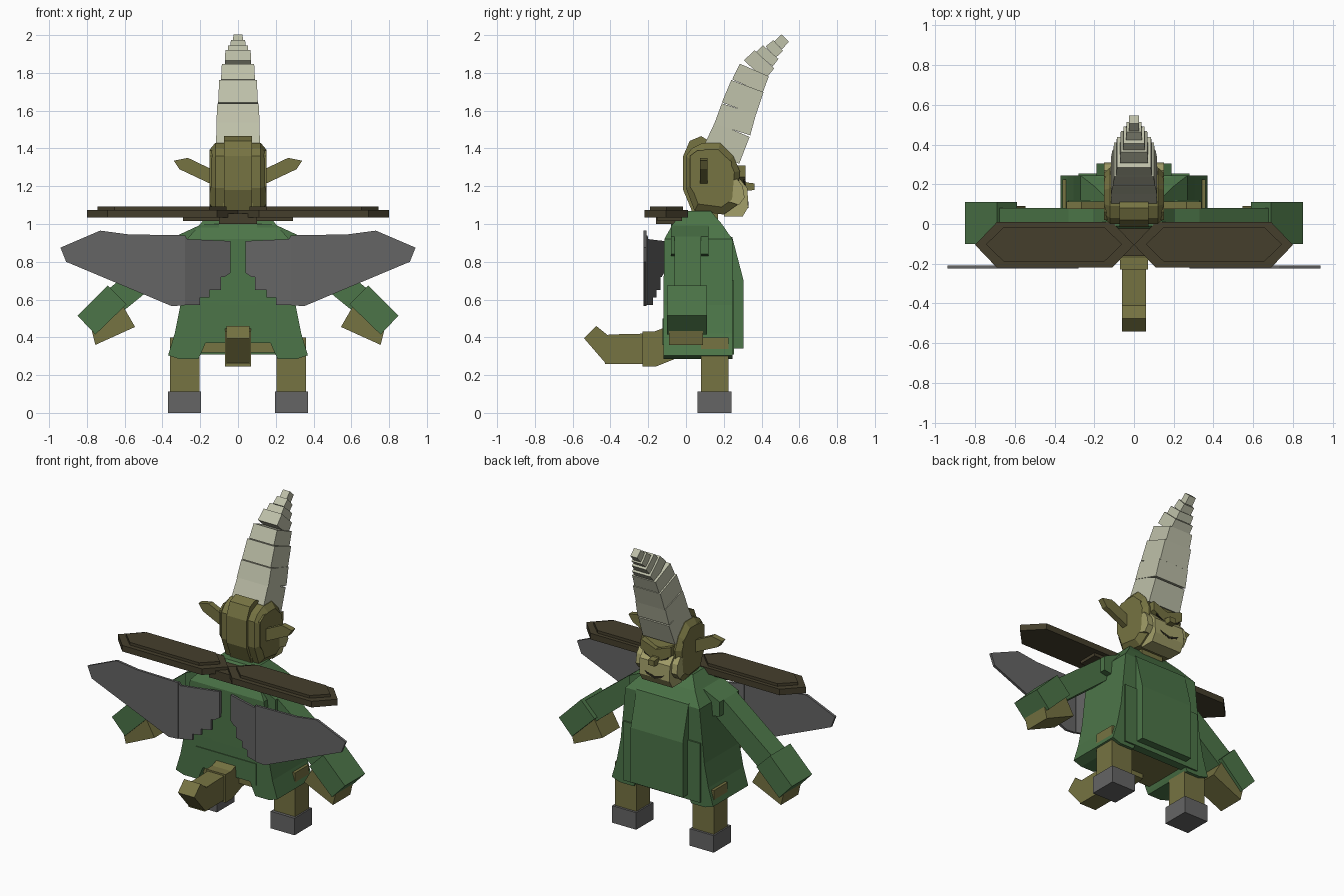
import bpy, bmesh, math
from mathutils import Vector

cube = bpy.data.objects.get("Cube")
if cube:
    bpy.data.objects.remove(cube, do_unlink=True)


def material(name, rgb):
    lin = [((c / 255 + 0.055) / 1.055) ** 2.4 for c in rgb] + [1.0]
    m = bpy.data.materials.new(name)
    m.use_nodes = True
    m.diffuse_color = lin
    bsdf = m.node_tree.nodes["Principled BSDF"]
    bsdf.inputs["Base Color"].default_value = lin
    bsdf.inputs["Roughness"].default_value = 0.9
    return m


GREEN = material("robe green", (76, 117, 72))
OLIVE = material("olive skin", (118, 115, 66))
TAN = material("pale face", (164, 160, 106))
BROWN = material("dark brown", (69, 63, 44))
GREY = material("grey", (101, 101, 101))
HORN = material("horn ivory", (190, 192, 169))
BLACK = material("dark feature", (40, 38, 26))


def finish(name, bm, mat, mirror=False):
    bmesh.ops.recalc_face_normals(bm, faces=bm.faces)
    me = bpy.data.meshes.new(name)
    bm.to_mesh(me)
    bm.free()
    me.materials.append(mat)
    ob = bpy.data.objects.new(name, me)
    bpy.context.collection.objects.link(ob)
    if mirror:
        ob.modifiers.new("Mirror", 'MIRROR')
    return ob


def loft(name, rings, mat, mirror=False):
    """Skin a list of equally long point rings and cap both ends."""
    bm = bmesh.new()
    rows = [[bm.verts.new(p) for p in ring] for ring in rings]
    n = len(rows[0])
    for a, b in zip(rows, rows[1:]):
        for i in range(n):
            j = (i + 1) % n
            bm.faces.new((a[i], a[j], b[j], b[i]))
    bm.faces.new(rows[0])
    bm.faces.new(rows[-1])
    return finish(name, bm, mat, mirror)


def prism(name, pts, axis, lo, hi, mat, mirror=False):
    """Extrude a 2D outline along the x, y or z axis."""
    def at(p, h):
        v = list(p)
        v.insert("xyz".index(axis), h)
        return v
    return loft(name, [[at(p, h) for p in pts] for h in (lo, hi)], mat, mirror)


def box(name, x, y, z, mat, mirror=False):
    pts = [(x[0], y[0]), (x[1], y[0]), (x[1], y[1]), (x[0], y[1])]
    return prism(name, pts, "z", z[0], z[1], mat, mirror)


def rect(hx, y0, y1, z):
    return [(-hx, y0, z), (hx, y0, z), (hx, y1, z), (-hx, y1, z)]


# Robe body, flared side skirts and sloped front apron
loft("robe", [rect(.32, -.12, .24, .37), rect(.305, -.12, .245, .57),
              rect(.27, -.115, .245, .92), rect(.20, -.07, .19, 1.0),
              rect(.14, -.01, .13, 1.07)], GREEN)
loft("side_skirt", [[(a, -.12, z), (b, -.12, z), (b, .245, z), (a, .245, z)]
                    for a, b, z in ((.21, .31, .285), (.2, .37, .305),
                                    (.15, .335, .42), (.1, .303, .58))], GREEN, True)
prism("back_hem", [(-.22, .36), (-.1, .42), (.1, .42), (.22, .36), (.22, .5), (-.22, .5)],
      "y", -.125, -.1, GREEN)
prism("front_apron", [(.2, .95), (.245, .93), (.305, .70), (.305, .34), (.2, .34)],
      "x", -.19, .19, GREEN)
box("front_hem", (-.28, .28), (.2, .255), (.31, .7), GREEN)
prism("shoulder", [(.1, 1.0), (.2, .995), (.33, .935), (.33, .84), (.1, .8)],
      "y", -.08, .12, GREEN, True)

# Arms, wide cuffs and hands
prism("arm", [(.25, .95), (.33, .935), (.70, .645), (.60, .545), (.25, .83)],
      "y", -.06, .08, GREEN, True)
prism("cuff", [(.69, .675), (.59, .575), (.755, .415), (.85, .515)],
      "y", -.10, .11, GREEN, True)
prism("hand", [(.79, .50), (.64, .62), (.545, .455), (.755, .36)],
      "y", -.09, .09, OLIVE, True)

# Hips, legs and feet
box("hips", (-.22, .22), (-.09, .2), (.32, .45), OLIVE)
box("leg", (.205, .36), (.08, .225), (.1, .4), OLIVE, True)
box("foot", (.195, .37), (.06, .24), (0, .112), GREY, True)

# Tail with upturned tip
prism("tail_root", [(.0, .46), (-.09, .46), (-.17, .43), (-.23, .43), (-.23, .245),
                    (-.16, .245), (-.06, .285), (.0, .29)], "x", -.07, .07, OLIVE)
prism("tail", [(-.2, .42), (-.41, .415), (-.43, .26), (-.2, .26)], "x", -.06, .06, OLIVE)
prism("tail_tip", [(-.40, .40), (-.475, .46), (-.54, .395), (-.425, .262)],
      "x", -.06, .06, OLIVE)

# Hexagonal shoulder boards with a raised inner layer
def hexagon(x0, x1, cut, y0, y1):
    m = (y0 + y1) / 2
    return [(x0, m), (x0 + cut, y0), (x1 - cut, y0), (x1, m), (x1 - cut, y1), (x0 + cut, y1)]


prism("board", hexagon(0, .80, .11, -.22, .01), "z", 1.035, 1.075, BROWN, True)
prism("board_top", hexagon(.06, .745, .09, -.19, -.015), "z", 1.07, 1.093, BROWN, True)
box("board_strap", (-.29, .29), (-.15, -.02), (1.015, 1.04), BROWN)
box("board_bracket", (-.1, .1), (-.16, .02), (1.0, 1.056), BROWN)

# Wings: flat outer blade and stepped inner panel that angles in to the back
outer = [(.94, .875), (.73, .965), (.58, .945), (.28, .94), (.28, .57), (.35, .565), (.91, .80)]
prism("wing_blade", outer, "y", -.224, -.208, GREY, True)
inner = [(.28, .94), (.27, .92), (.04, .91), (.04, .74), (.07, .72), (.09, .72), (.09, .65),
         (.15, .65), (.15, .61), (.2, .61), (.2, .57), (.28, .57)]
loft("wing_root", [[(x, d - .125 - (x - .04) * .36, z) for x, z in inner] for d in (-.008, .008)],
     GREY, True)

# Neck and head
box("neck", (-.08, .08), (.03, .17), (1.0, 1.12), OLIVE)
skull = [(.0, 1.36), (.0, 1.19), (.045, 1.07), (.2, 1.05), (.27, 1.10), (.285, 1.28),
         (.25, 1.36), (.18, 1.43), (.09, 1.43), (.03, 1.40)]
cy, cz = .14, 1.25
loft("skull", [[(x, cy + (y - cy) * s, cz + (z - cz) * s) for y, z in skull]
               for x, s in ((-.15, .8), (-.12, 1), (.12, 1), (.15, .8))], OLIVE)
prism("head_crest", [(-.015, 1.36), (-.015, 1.18), (.035, 1.06), (.1, 1.06), (.14, 1.43),
                     (.08, 1.465), (.02, 1.44)], "x", -.073, .073, OLIVE)
prism("head_side", [(.02, 1.36), (.02, 1.2), (.07, 1.12), (.19, 1.12), (.24, 1.2),
                    (.24, 1.33), (.17, 1.39), (.06, 1.39)], "x", -.15, .15, OLIVE)
prism("ear", [(.34, 1.335), (.265, 1.35), (.14, 1.29), (.14, 1.21), (.31, 1.29)],
      "y", .075, .113, OLIVE, True)

# Face: pale jaw, brow, nose, eyes and mouth
jaw = [(.2, 1.04), (.30, 1.04), (.33, 1.09), (.325, 1.19), (.28, 1.245), (.225, 1.22)]
prism("jaw", jaw, "x", -.11, .11, TAN)
prism("cheek", [(.22, 1.12), (.28, 1.1), (.31, 1.14), (.30, 1.2), (.27, 1.24), (.22, 1.22)],
      "x", .1, .15, TAN, True)
prism("brow", [(.0, 1.19), (.11, 1.25), (.11, 1.31), (.0, 1.27)], "y", .25, .315, OLIVE, True)
prism("nose", [(.29, 1.25), (.32, 1.22), (.362, 1.215), (.362, 1.18), (.31, 1.175)],
      "x", -.022, .022, OLIVE)
prism("eye", [(.035, 1.205), (.085, 1.225), (.085, 1.245), (.035, 1.225)],
      "y", .305, .314, BLACK, True)
prism("mouth", [(0, 1.085), (.055, 1.10), (.07, 1.12), (.05, 1.112), (0, 1.1)],
      "y", .322, .331, BLACK, True)

# Curved horn of stacked blocks: (y, z) of joint, half width, half depth
joints = [(.185, 1.36, .118, .105), (.245, 1.50, .115, .10), (.28, 1.61, .105, .096),
          (.325, 1.73, .09, .088), (.362, 1.815, .07, .075), (.415, 1.872, .055, .058),
          (.448, 1.91, .04, .04), (.488, 1.945, .026, .029), (.525, 1.985, .014, .016)]
for k, (a, b) in enumerate(zip(joints, joints[1:])):
    p, q = Vector((0, a[0], a[1])), Vector((0, b[0], b[1]))
    up = (q - p).normalized()
    side = Vector((0, up.z, -up.y))
    rings = []
    for c, s in ((p, 1.0), (q, .95)):
        rings.append([c + Vector((sx * a[2] * s, 0, 0)) + side * sy * a[3] * s
                      for sx, sy in ((-1, -1), (1, -1), (1, 1), (-1, 1))])
    loft("horn_segment_%d" % (k + 1), rings, HORN)
